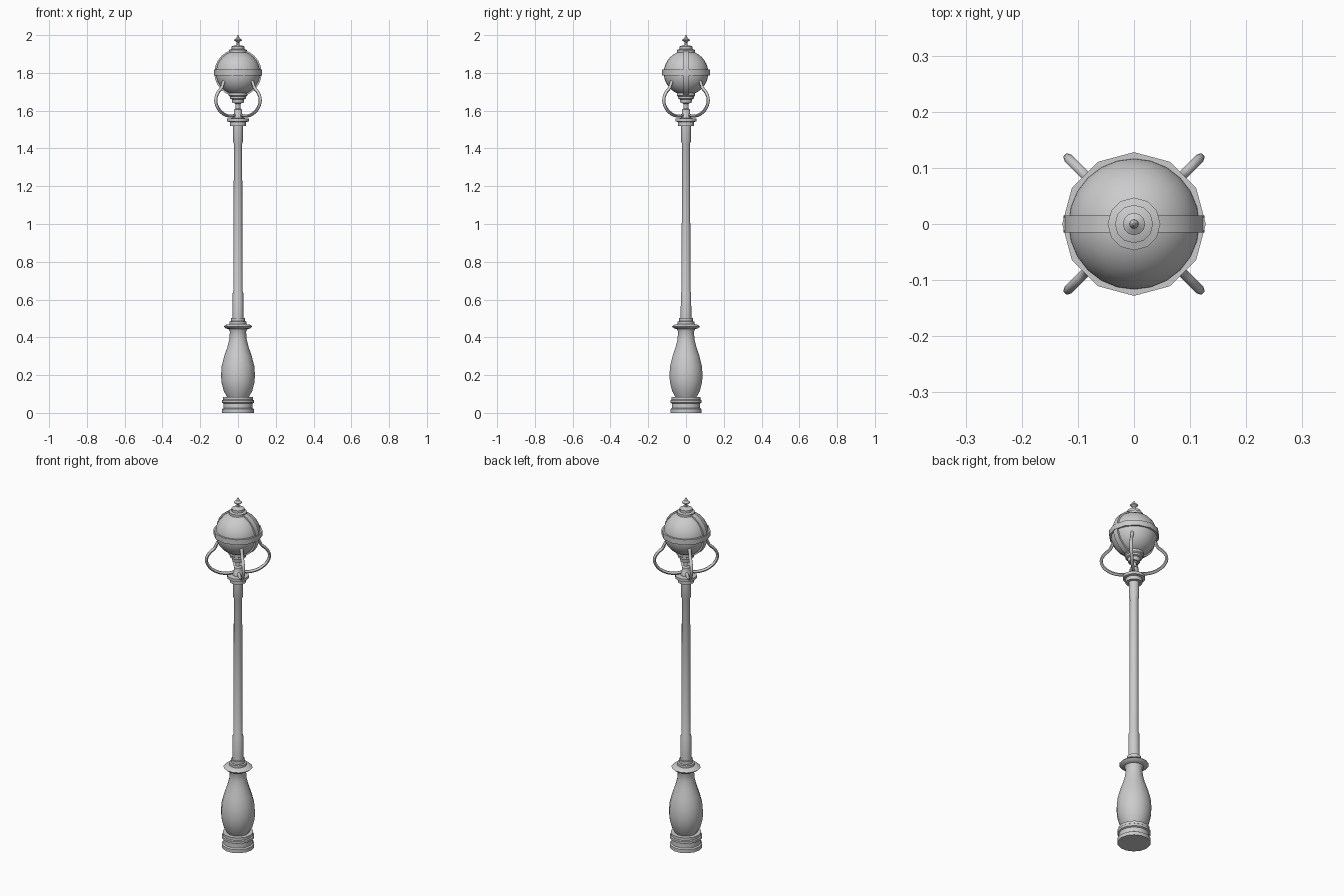
import bpy, bmesh, math
from mathutils import Vector

cube = bpy.data.objects.get("Cube")
if cube:
    bpy.data.objects.remove(cube, do_unlink=True)

iron = bpy.data.materials.new("grey_iron")
iron.use_nodes = True
GREY = (0.6, 0.6, 0.6, 1)
iron.diffuse_color = GREY
iron.node_tree.nodes["Principled BSDF"].inputs["Base Color"].default_value = GREY


def finish(obj, angle=40):
    if not obj.data.materials:
        obj.data.materials.append(iron)
    bpy.ops.object.select_all(action="DESELECT")
    obj.select_set(True)
    bpy.context.view_layer.objects.active = obj
    bpy.ops.object.shade_smooth_by_angle(angle=math.radians(angle))
    return obj


def lathe(name, profile, sides=14, closed=False, angle=40):
    """Turn (radius, height) points around z; open profiles get end caps."""
    bm = bmesh.new()
    rings = []
    for r, z in profile:
        turns = [2 * math.pi * i / sides for i in range(sides)]
        rings.append([bm.verts.new((r * math.cos(t), r * math.sin(t), z)) for t in turns])
    pairs = list(zip(rings, rings[1:]))
    if closed:
        pairs.append((rings[-1], rings[0]))
    else:
        bm.faces.new(rings[0])
        bm.faces.new(rings[-1])
    for low, high in pairs:
        for i in range(sides):
            j = (i + 1) % sides
            bm.faces.new((low[i], low[j], high[j], high[i]))
    bmesh.ops.recalc_face_normals(bm, faces=bm.faces)
    mesh = bpy.data.meshes.new(name)
    bm.to_mesh(mesh)
    bm.free()
    obj = bpy.data.objects.new(name, mesh)
    bpy.context.collection.objects.link(obj)
    return finish(obj, angle)


# Stepped foot and vase-shaped pedestal
lathe("foot", [(.085, 0), (.085, .02), (.077, .025), (.077, .05), (.085, .054),
               (.085, .066), (.08, .07), (.08, .085)])
lathe("pedestal", [(.055, .08), (.075, .115), (.087, .16), (.09, .2), (.086, .25),
                   (.073, .3), (.056, .35), (.046, .39), (.043, .43), (.05, .445)])
lathe("pedestal_rim", [(.05, .443), (.066, .448), (.076, .457), (.066, .466), (.045, .47)])
lathe("pedestal_collar", [(.045, .468), (.045, .483), (.037, .486), (.037, .503)])

# Shaft with slightly thicker ends
lathe("shaft", [(.029, .5), (.028, .635), (.024, .645), (.022, 1.425),
                (.026, 1.435), (.027, 1.525)])

# Capital and lamp stem
lathe("capital", [(.043, 1.52), (.043, 1.54), (.057, 1.543), (.057, 1.558), (.035, 1.56)])
lathe("stem", [(.028, 1.558), (.028, 1.575), (.022, 1.583), (.022, 1.605), (.013, 1.612),
               (.013, 1.635), (.024, 1.642), (.03, 1.655)])
lathe("globe_cup", [(.03, 1.64), (.033, 1.66), (.043, 1.664), (.043, 1.675),
                    (.05, 1.68), (.05, 1.695)])

# Globe
CENTRE = 1.8
bpy.ops.mesh.primitive_uv_sphere_add(segments=24, ring_count=16, radius=.118,
                                     location=(0, 0, CENTRE))
globe = bpy.context.object
globe.name = "globe"
finish(globe, 60)

# Equator band and vertical strap
band = [(.112, -.015), (.128, -.015), (.128, .015), (.112, .015)]
lathe("equator_band", [(r, z + CENTRE + .002) for r, z in band], 12, True)
strap = lathe("vertical_strap", [(r * .98, z) for r, z in band], 24, True)
strap.rotation_euler = (math.pi / 2, 0, 0)
strap.location.z = CENTRE

# Cap and finial
lathe("cap", [(.047, 1.9), (.047, 1.922), (.034, 1.926), (.034, 1.94), (.018, 1.946)], 12)
lathe("finial", [(.016, 1.942), (.007, 1.95), (.007, 1.962), (.02, 1.972), (.02, 1.976),
                 (.008, 1.984), (.006, 1.994), (.002, 2.0)], 12)

# Four curled brackets on the diagonals
path = [(.02, 1.575), (.07, 1.572), (.125, 1.592), (.16, 1.63), (.166, 1.662),
        (.15, 1.695), (.122, 1.722), (.11, 1.748), (.1, 1.762)]
for k in range(4):
    turn = math.radians(45 + 90 * k)
    curve = bpy.data.curves.new("bracket", "CURVE")
    curve.dimensions = "3D"
    curve.bevel_depth = .0085
    curve.bevel_resolution = 1
    curve.resolution_u = 4
    curve.use_fill_caps = True
    spline = curve.splines.new("BEZIER")
    spline.bezier_points.add(len(path) - 1)
    for point, (r, z) in zip(spline.bezier_points, path):
        point.co = Vector((r * math.cos(turn), r * math.sin(turn), z))
        point.handle_left_type = point.handle_right_type = "AUTO"
    obj = bpy.data.objects.new("bracket_%d" % (k + 1), curve)
    bpy.context.collection.objects.link(obj)
    curve.materials.append(iron)
    bpy.ops.object.select_all(action="DESELECT")
    obj.select_set(True)
    bpy.context.view_layer.objects.active = obj
    bpy.ops.object.convert(target="MESH")
    finish(bpy.context.object, 60)
